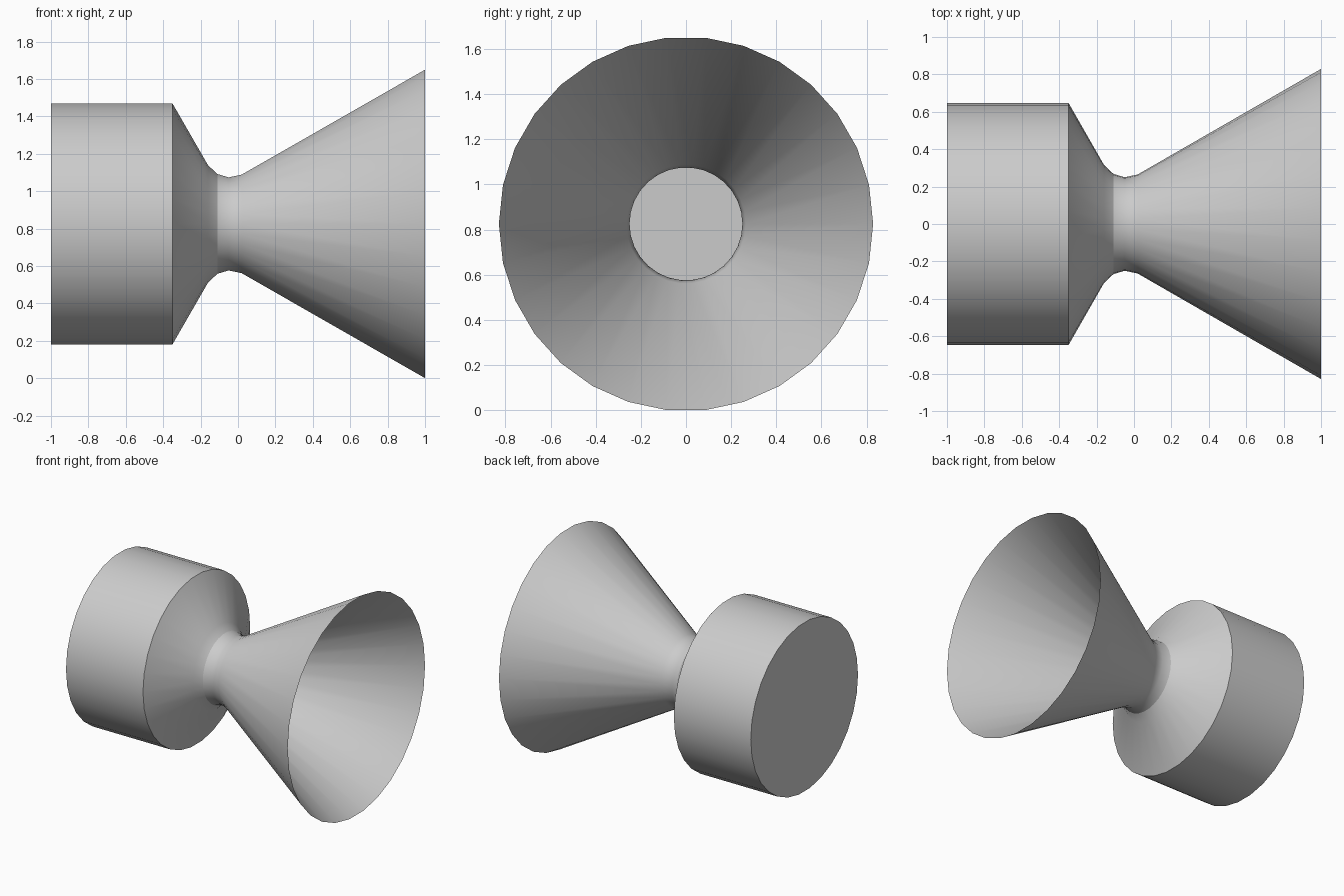
import bpy, bmesh, math

if "Cube" in bpy.data.objects:
    bpy.data.objects.remove(bpy.data.objects["Cube"], do_unlink=True)

AXIS_Z = 0.825
SIDES = 30

grey = bpy.data.materials.new("plain grey")
grey.use_nodes = True
colour = (0.6, 0.6, 0.6, 1)
grey.diffuse_color = colour
grey.node_tree.nodes["Principled BSDF"].inputs["Base Color"].default_value = colour


def lathe(name, profile, cap_start=False):
    """Turn (x, radius) points around the long axis into a thin shell."""
    bm = bmesh.new()
    rings = []
    for x, r in profile:
        angles = [math.tau * i / SIDES for i in range(SIDES)]
        rings.append([bm.verts.new((x, r * math.cos(a), AXIS_Z + r * math.sin(a)))
                      for a in angles])
    for a, b in zip(rings, rings[1:]):
        for i in range(SIDES):
            j = (i + 1) % SIDES
            bm.faces.new((a[i], a[j], b[j], b[i]))
    if cap_start:
        bm.faces.new(rings[0][::-1])
    bm.normal_update()
    # Make sure the side walls face away from the axis
    wall = bm.faces[:][0]
    centre = wall.calc_center_median()
    if wall.normal.y * centre.y + wall.normal.z * (centre.z - AXIS_Z) < 0:
        bmesh.ops.reverse_faces(bm, faces=bm.faces[:])
    mesh = bpy.data.meshes.new(name)
    bm.to_mesh(mesh)
    bm.free()
    mesh.materials.append(grey)
    obj = bpy.data.objects.new(name, mesh)
    bpy.context.collection.objects.link(obj)
    bpy.ops.object.select_all(action="DESELECT")
    obj.select_set(True)
    bpy.context.view_layer.objects.active = obj
    bpy.ops.object.shade_smooth_by_angle(angle=math.radians(35))
    return obj


# Closed drum with a sloping shoulder down to the neck
lathe("chamber", [(-1, 0.647), (-0.35, 0.647), (-0.16, 0.315), (-0.11, 0.268)],
      cap_start=True)

# Narrow throat opening into a flared, open bell
lathe("nozzle", [(-0.11, 0.268), (-0.05, 0.25), (0.02, 0.265), (1, 0.829)])
